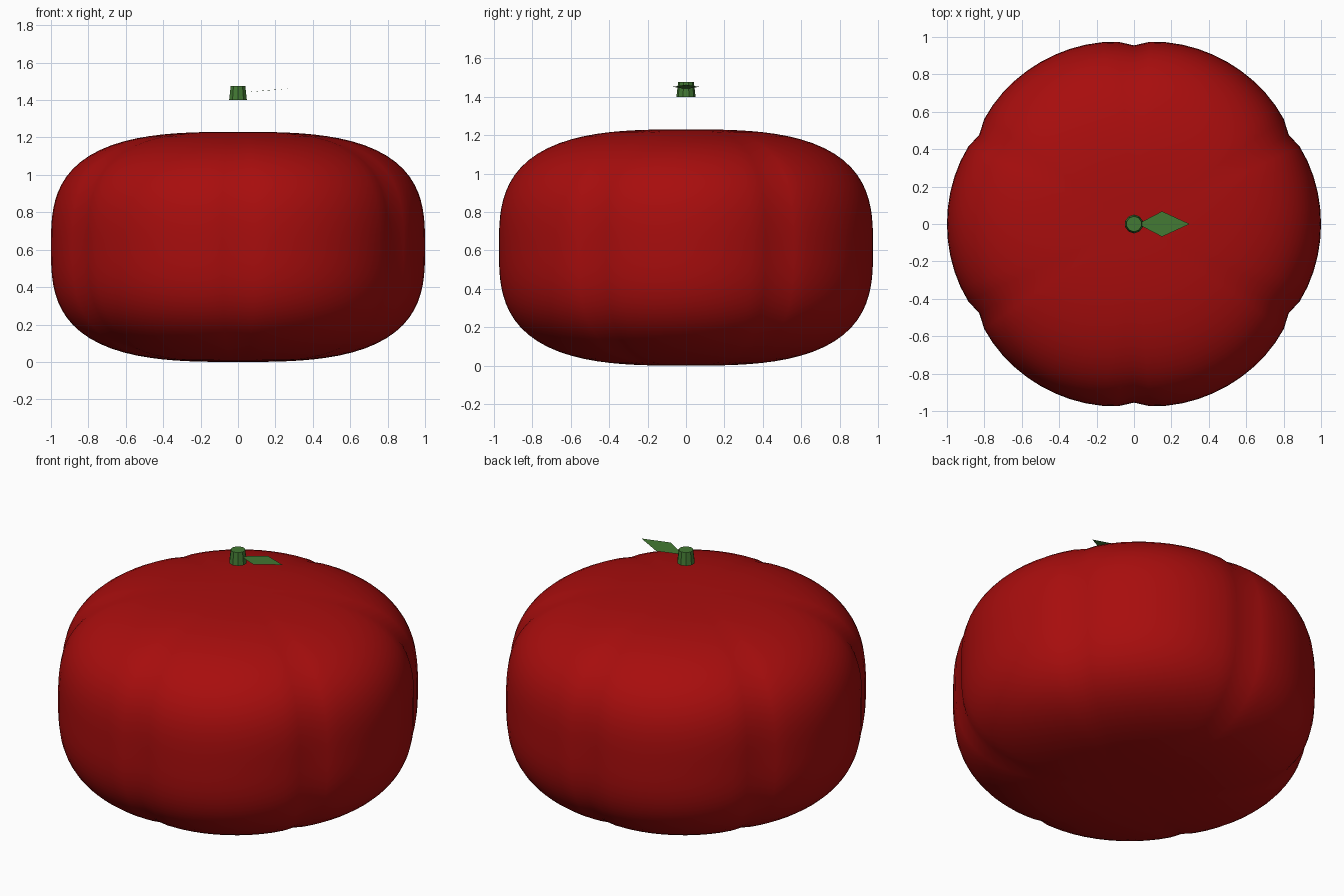
import bpy
import bmesh
from math import atan2, hypot, sin, pi

cube = bpy.data.objects.get("Cube")
if cube:
    bpy.data.objects.remove(cube)


def material(name, rgb):
    mat = bpy.data.materials.new(name)
    mat.use_nodes = True
    mat.diffuse_color = (*rgb, 1)
    mat.node_tree.nodes["Principled BSDF"].inputs["Base Color"].default_value = (*rgb, 1)
    return mat


def add_object(name, bm, mat, smooth=False):
    mesh = bpy.data.meshes.new(name)
    for face in bm.faces:
        face.smooth = smooth
    bm.to_mesh(mesh)
    bm.free()
    mesh.materials.append(mat)
    obj = bpy.data.objects.new(name, mesh)
    bpy.context.collection.objects.link(obj)
    return obj


red = material("ripe red", (0.39, 0.004, 0.004))
green = material("leaf green", (0.055, 0.19, 0.033))

# Fruit: squashed round body with a flat top and base, and six lobes
HALF_HEIGHT = 0.615
ROUNDNESS = 3      # exponent of the side profile
NOTCH = 0.045      # depth of the grooves between lobes

bm = bmesh.new()
bmesh.ops.create_uvsphere(bm, u_segments=72, v_segments=48, radius=1)
for v in bm.verts:
    x, y, z = v.co
    profile = (hypot(x, y) ** ROUNDNESS + abs(z) ** ROUNDNESS) ** (-1 / ROUNDNESS)
    groove = abs(sin(3 * (atan2(y, x) - pi / 6))) ** 0.5
    lobe = 1 - NOTCH * (1 - groove)
    v.co = (x * profile * lobe, y * profile * lobe, (z * profile + 1) * HALF_HEIGHT)
add_object("fruit_body", bm, red, smooth=True)

# Stem: short tapered stub above the fruit
bm = bmesh.new()
bmesh.ops.create_cone(bm, cap_ends=True, segments=10, radius1=0.05, radius2=0.041, depth=0.076)
bmesh.ops.translate(bm, verts=bm.verts, vec=(0, 0, 1.438))
add_object("stem", bm, green)

# Leaf: flat diamond blade rising slightly away from the stem
bm = bmesh.new()
outline = [(0.02, 0, 1.44), (0.15, -0.068, 1.452), (0.297, 0, 1.463), (0.15, 0.068, 1.452)]
bm.faces.new([bm.verts.new(p) for p in outline])
add_object("leaf", bm, green)
